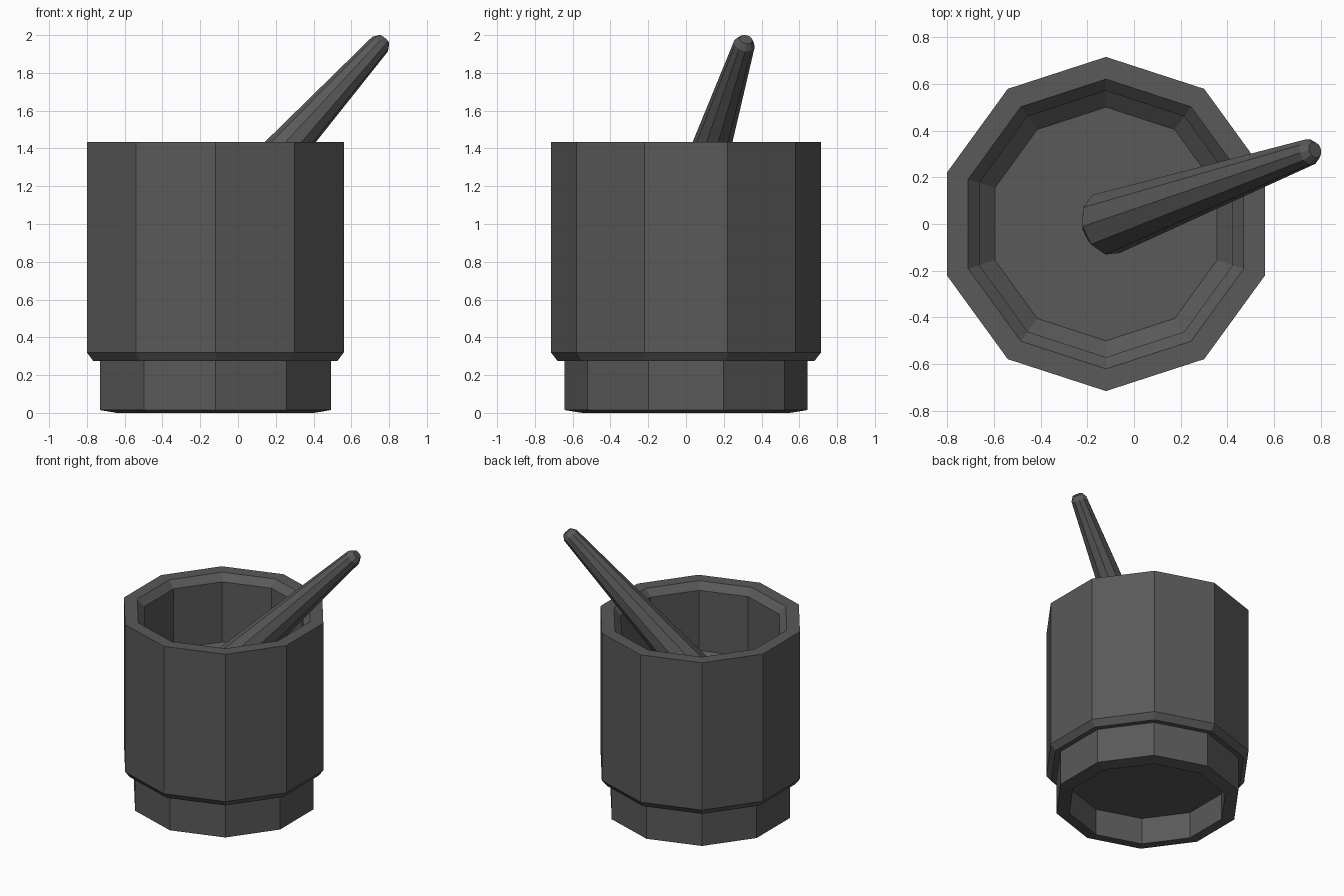
import bpy, bmesh
from math import sin, cos, radians, tau
from mathutils import Vector, Matrix

if "Cube" in bpy.data.objects:
    bpy.data.objects.remove(bpy.data.objects["Cube"])

SIDES = 10

# Dark stone shared by both parts
stone = bpy.data.materials.new("dark_stone")
stone.diffuse_color = (0.1, 0.1, 0.1, 1)
stone.use_nodes = True
stone.node_tree.nodes["Principled BSDF"].inputs["Base Color"].default_value = stone.diffuse_color

def lathe(name, profile, start, matrix):
    """Revolve (radius, height) rings into a faceted closed solid."""
    bm = bmesh.new()
    rings = []
    for r, h in profile:
        rings.append([bm.verts.new((r * cos(start + tau * i / SIDES),
                                    r * sin(start + tau * i / SIDES), h))
                      for i in range(SIDES)])
    for a, b in zip(rings, rings[1:]):
        for i in range(SIDES):
            j = (i + 1) % SIDES
            bm.faces.new((a[i], a[j], b[j], b[i]))
    bm.faces.new(rings[0][::-1])
    bm.faces.new(rings[-1])
    bmesh.ops.recalc_face_normals(bm, faces=bm.faces)
    bm.transform(matrix)
    mesh = bpy.data.meshes.new(name)
    bm.to_mesh(mesh)
    bm.free()
    mesh.materials.append(stone)
    obj = bpy.data.objects.new(name, mesh)
    bpy.context.collection.objects.link(obj)
    return obj

# Mortar: hollow foot, stepped body, bevelled rim, shallow bowl
lathe("mortar", [
    (0.55, 0.20), (0.55, 0.0),                    # recess under the foot
    (0.643, 0.015), (0.643, 0.275),               # foot wall
    (0.68, 0.275), (0.715, 0.32), (0.715, 1.435), # outer body
    (0.62, 1.435), (0.57, 1.385),                 # rim
    (0.57, 0.93), (0.50, 0.87),                   # bowl wall and floor
], radians(90), Matrix.Translation((-0.12, 0, 0)))

# Pestle: tapered rod leaning against the rim
low = Vector((-0.12, 0.0, 0.985))
high = Vector((0.752, 0.309, 1.952))
axis = (high - low).normalized()
side = Vector((0, 0, 1)).cross(axis).normalized()
up = axis.cross(side)
frame = Matrix((up, side, axis)).transposed().to_4x4()
length = (high - low).length
lathe("pestle", [
    (0.085, -0.06), (0.138, 0.0),
    (0.057, length), (0.035, length + 0.035),
], radians(10), Matrix.Translation(low) @ frame)
